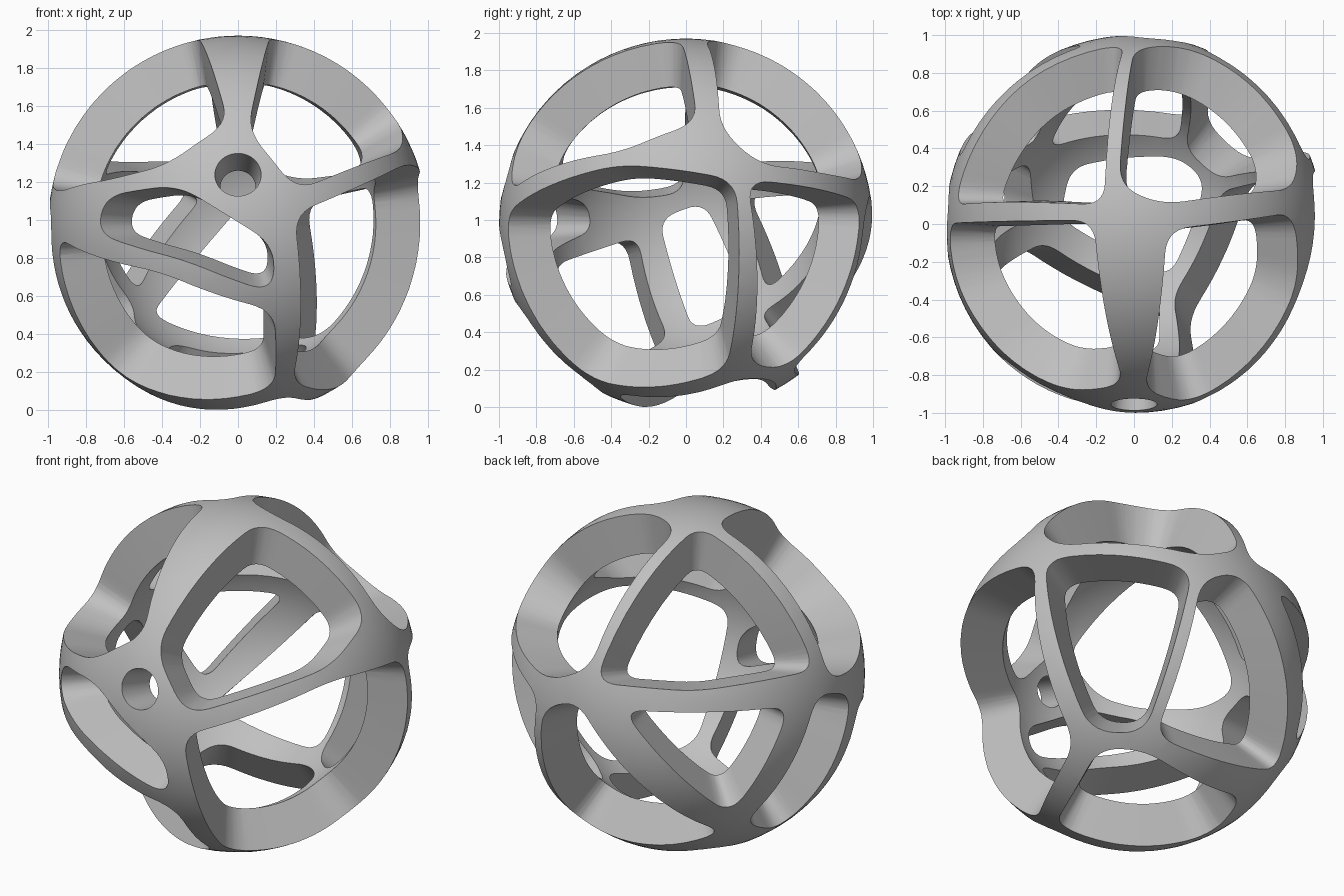
import bpy, bmesh, math
from mathutils import Vector

OUTER, INNER, CENTRE = 1.0, 0.76, 0.97

cube = bpy.data.objects.get("Cube")
if cube:
    bpy.data.objects.remove(cube, do_unlink=True)


def facing(azimuth, elevation):
    """Return a function placing (u, v) percentages on the unit sphere seen from one side."""
    a, e = math.radians(azimuth), math.radians(elevation)
    toward = Vector((math.sin(a) * math.cos(e), -math.cos(a) * math.cos(e), math.sin(e)))
    across = Vector((math.cos(a), math.sin(a), 0))
    upward = toward.cross(across)

    def place(u, v):
        u, v = u / 99, v / 99
        depth = math.sqrt(max(0, 1 - u * u - v * v))
        return (across * u + upward * v + toward * depth).normalized()
    return place


front, side, far_side = facing(0, 0), facing(90, 0), facing(270, 0)
top, bottom = facing(0, 90), facing(0, -90)
back, low = facing(215, 25), facing(145, -30)

# Corners of each opening, in order around its rim
openings = {
    "upper_front_right": [top(-21, 2), front(-5, 53), front(-37, 31), front(-65, 24),
                          front(-93, 17), back(79, -4)],
    "upper_front_left": [top(17, -3), front(5, 49), front(30, 18), side(-33, 39), side(6, 54)],
    "lower_front_left": [front(29, 6), side(-35, 32), side(26, 24), side(21, -76), front(28, -81)],
    "lower_front_right": [far_side(32, -6), front(-40, -24), front(19, -44),
                          front(19, -84), far_side(10, -77)],
    "upper_back_left": [top(-8, 20), top(14, 10), top(83, 18), side(38, 32), side(74, 27),
                        side(92, 23), back(-53, 2)],
    "upper_back_right": [back(7, 81), back(-50, -5), back(5, -10), back(71, 2)],
    "lower_back_left": [side(32, 24), side(71, 19), low(24, 58), low(0, -33), low(-29, -33)],
    "lower_back": [low(29, 53), back(-60, -15), bottom(-60, -50), low(6, -34)],
    "lower_back_right": [back(72, -11), far_side(20, 6), far_side(-5, -74), back(32, -82)],
    "back_triangle": [back(-35, -20), back(57, -18), back(24, -77)],
    "underside": [low(-24, -42), low(1, -42), bottom(-45, -39), bottom(-52, -3), bottom(25, 38)],
    "front_slot": [front(-73, -4), front(-69, 15), front(-31, 21), front(19, -10),
                   front(18, -35), front(-27, -18)],
    "front_round": [front(13 * math.cos(i * math.pi / 4), 26.5 + 12 * math.sin(i * math.pi / 4))
                    for i in range(8)],
}
# How far the walls lean in; below one they close toward the middle
tapers = {"front_slot": 1.04, "front_round": 1.0, "back_triangle": 1.0,
          "lower_back_left": 1.06, "lower_front_left": 1.03, "upper_back_right": 0.88}


def rounded_rim(corners, reach=0.14, arc=7, side_steps=8):
    """Round the corners and follow the sphere along the sides."""
    rim, n = [], len(corners)
    arcs = []
    for i, corner in enumerate(corners):
        ends = []
        for other in (corners[i - 1], corners[(i + 1) % n]):
            span = other - corner
            ends.append(corner + span * min(reach / span.length, 0.48))
        a, b = ends
        arcs.append([a * (1 - t) ** 2 + corner * 2 * t * (1 - t) + b * t * t
                     for t in (k / arc for k in range(arc + 1))])
    for i, points in enumerate(arcs):
        rim += points
        start, end = points[-1], arcs[(i + 1) % n][0]
        steps = side_steps if (end - start).length > 0.1 else 1
        rim += [start.lerp(end, k / steps) for k in range(1, steps)]
    return [p.normalized() * OUTER for p in rim]


def make_cutter(name, corners):
    """Tapered plug whose walls lean in toward the middle of its opening."""
    axis = sum(corners, Vector()).normalized()
    taper = tapers.get(name, 0.95)
    bm = bmesh.new()
    outer, inner = [], []
    for p in rounded_rim(corners):
        along = axis * p.dot(axis)
        q = (along + (p - along) * taper) * (INNER / OUTER)
        outer.append(bm.verts.new(p + (p - q)))
        inner.append(bm.verts.new(q + (q - p) * 0.5))
    tip, root = bm.verts.new(axis * 2.2), bm.verts.new((0, 0, 0))
    for i in range(len(outer)):
        j = (i + 1) % len(outer)
        bm.faces.new((outer[i], outer[j], inner[j], inner[i]))
        bm.faces.new((outer[j], outer[i], tip))
        bm.faces.new((inner[i], inner[j], root))
    bmesh.ops.recalc_face_normals(bm, faces=bm.faces)
    mesh = bpy.data.meshes.new(name)
    bm.to_mesh(mesh)
    bm.free()
    cutter = bpy.data.objects.new(name + "_cutter", mesh)
    bpy.context.collection.objects.link(cutter)
    cutter.hide_render = True
    return cutter


# Hollow ball
bm = bmesh.new()
bmesh.ops.create_icosphere(bm, subdivisions=5, radius=OUTER)
hollow = bmesh.ops.create_icosphere(bm, subdivisions=5, radius=INNER)["verts"]
bmesh.ops.reverse_faces(bm, faces=list({f for v in hollow for f in v.link_faces}))
mesh = bpy.data.meshes.new("openwork_ball")
bm.to_mesh(mesh)
bm.free()
ball = bpy.data.objects.new("openwork_ball", mesh)
bpy.context.collection.objects.link(ball)

grey = bpy.data.materials.new("plain_grey")
grey.use_nodes = True
colour = (0.53, 0.53, 0.53, 1)
grey.diffuse_color = colour
grey.node_tree.nodes["Principled BSDF"].inputs["Base Color"].default_value = colour
mesh.materials.append(grey)

# Cut the openings, leaving the web of struts
bpy.ops.object.select_all(action="DESELECT")
bpy.context.view_layer.objects.active = ball
ball.select_set(True)
for name, corners in openings.items():
    cutter = make_cutter(name, corners)
    cut = ball.modifiers.new(name, "BOOLEAN")
    cut.operation, cut.solver, cut.object = "DIFFERENCE", "EXACT", cutter
    bpy.ops.object.modifier_apply(modifier=cut.name)
    bpy.data.objects.remove(cutter, do_unlink=True)

# Rest the ball on the floor
for v in ball.data.vertices:
    v.co.z += CENTRE
bpy.ops.object.shade_smooth_by_angle(angle=math.radians(35))
